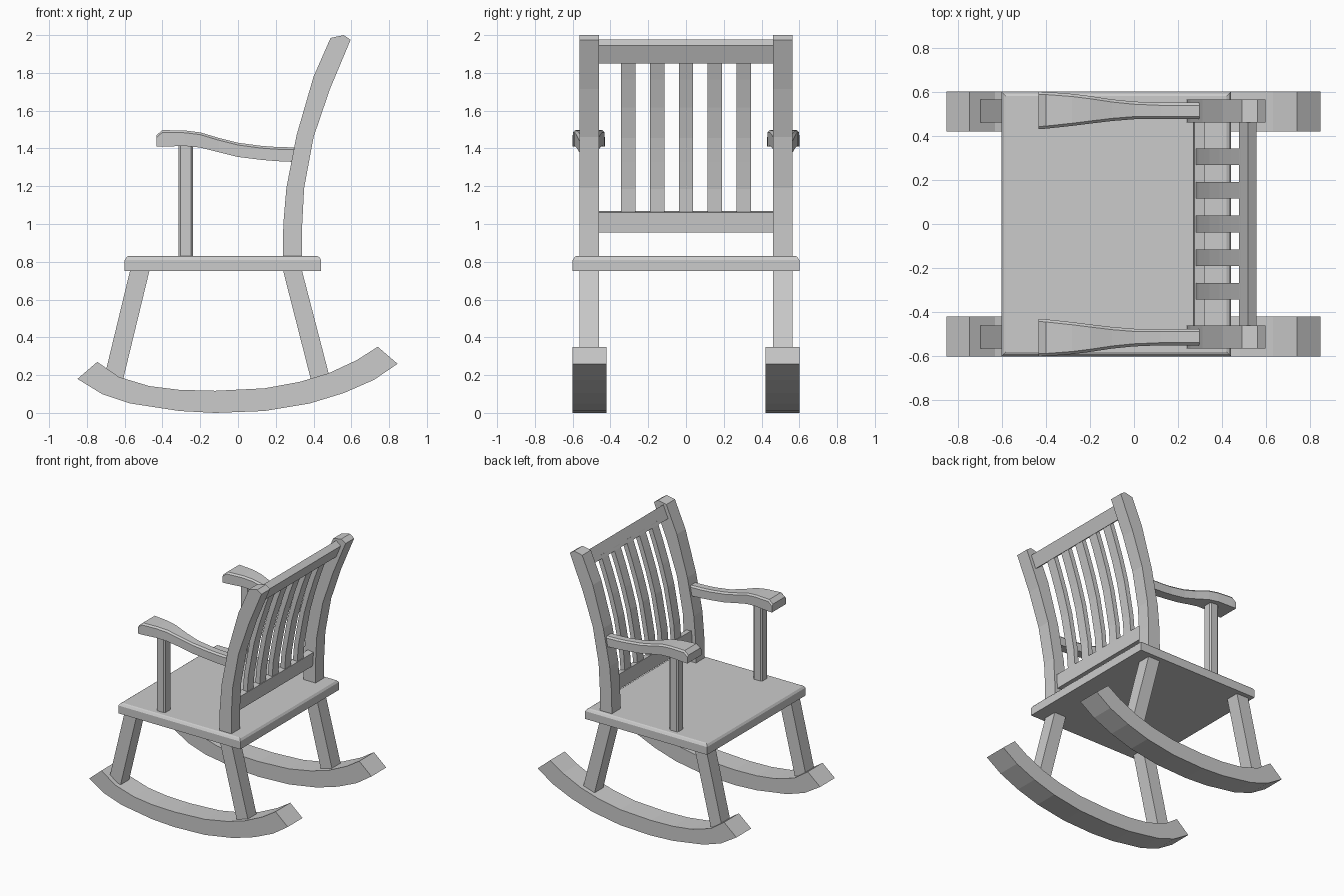
import bpy, bmesh

if "Cube" in bpy.data.objects:
    bpy.data.objects.remove(bpy.data.objects["Cube"])


def finish(name, bm, mirror=False):
    bmesh.ops.recalc_face_normals(bm, faces=bm.faces)
    me = bpy.data.meshes.new(name)
    bm.to_mesh(me)
    bm.free()
    ob = bpy.data.objects.new(name, me)
    bpy.context.collection.objects.link(ob)
    if mirror:
        m = ob.modifiers.new("Mirror", 'MIRROR')
        m.use_axis = (False, True, False)
    return ob


def loft(name, sections, mirror=False):
    """Skin a row of matching closed sections and cap both ends."""
    bm = bmesh.new()
    rings = [[bm.verts.new(p) for p in s] for s in sections]
    n = len(rings[0])
    for a, b in zip(rings, rings[1:]):
        for i in range(n):
            j = (i + 1) % n
            bm.faces.new((a[i], a[j], b[j], b[i]))
    bm.faces.new(rings[0])
    bm.faces.new(rings[-1])
    return finish(name, bm, mirror)


def strip(name, edge_a, edge_b, y0, y1, mirror=False):
    """Bent bar between two xz edge lines, spanning y0..y1."""
    secs = [[(a[0], y0, a[1]), (a[0], y1, a[1]), (b[0], y1, b[1]), (b[0], y0, b[1])]
            for a, b in zip(edge_a, edge_b)]
    return loft(name, secs, mirror)


# Rockers
strip("rocker",
      [(-.85, .18), (-.72, .10), (-.57, .05), (-.31, .01), (-.12, 0), (.14, .01),
       (.38, .05), (.56, .105), (.72, .175), (.845, .26)],
      [(-.745, .27), (-.63, .19), (-.47, .142), (-.31, .122), (-.12, .117), (.14, .13),
       (.33, .165), (.48, .21), (.63, .28), (.74, .35)],
      .42, .60, True)

# Splayed legs
strip("front_leg", [(-.57, .76), (-.71, .18)], [(-.467, .76), (-.61, .17)], .46, .565, True)
strip("back_leg", [(.237, .76), (.39, .16)], [(.337, .76), (.49, .17)], .46, .565, True)

# Seat with chamfered top edge
c = .02
loft("seat", [[(x0, -y, z), (x1, -y, z), (x1, y, z), (x0, y, z)] for x0, x1, y, z in
              ((-.60, .44, .60, .75), (-.60, .44, .60, .83 - c),
               (-.60 + c / 2, .44 - c / 2, .60 - c / 2, .83 - c / 4),
               (-.60 + c, .44 - c, .60 - c, .83))])

# Curved back posts
strip("back_post",
      [(.237, .82), (.24, 1.0), (.256, 1.19), (.31, 1.47), (.40, 1.78), (.49, 1.985), (.56, 2.0)],
      [(.34, .82), (.34, 1.0), (.35, 1.19), (.40, 1.46), (.487, 1.715), (.596, 1.975), (.596, 1.975)][:5]
      + [(.594, 1.97), (.596, 1.975)],
      .46, .565, True)

# Back rails
strip("top_rail", [(.475, 1.88), (.516, 1.977)], [(.515, 1.85), (.555, 1.945)], -.47, .47)
strip("lower_rail", [(.268, .96), (.275, 1.07)], [(.315, .955), (.322, 1.062)], -.47, .47)

# Curved back slats
path = [(.298, 1.04), (.31, 1.19), (.335, 1.33), (.36, 1.46), (.405, 1.62), (.455, 1.77), (.503, 1.90)]
t = .018
for i in range(5):
    y = (i - 2) * .1525
    strip(f"back_slat_{i + 1}", [(x - t, z + t * .25) for x, z in path],
          [(x + t, z - t * .25) for x, z in path], y - .038, y + .038)

# Arm posts with chamfered corners
h, b = .038, .01
octagon = [(-h, -h + b), (-h + b, -h), (h - b, -h), (h, -h + b),
           (h, h - b), (h - b, h), (-h + b, h), (-h, h - b)]
loft("arm_post", [[(-.277 + x, .512 + y, z) for x, y in octagon] for z in (.82, 1.43)], True)

# Armrests: x, inner y, outer y, bottom z, top z
arm = [(-.432, .43, .60, 1.41, 1.47), (-.40, .432, .599, 1.41, 1.497), (-.28, .445, .59, 1.413, 1.495),
       (-.20, .455, .58, 1.405, 1.485), (-.10, .467, .565, 1.38, 1.455), (0, .475, .555, 1.355, 1.43),
       (.12, .476, .55, 1.34, 1.414), (.20, .476, .55, 1.333, 1.408), (.31, .476, .55, 1.328, 1.405)]
e = .012
loft("armrest", [[(x, a, z0), (x, o, z0), (x, o, z1 - e), (x, o - e, z1), (x, a + e, z1), (x, a, z1 - e)]
                 for x, a, o, z0, z1 in arm], True)
